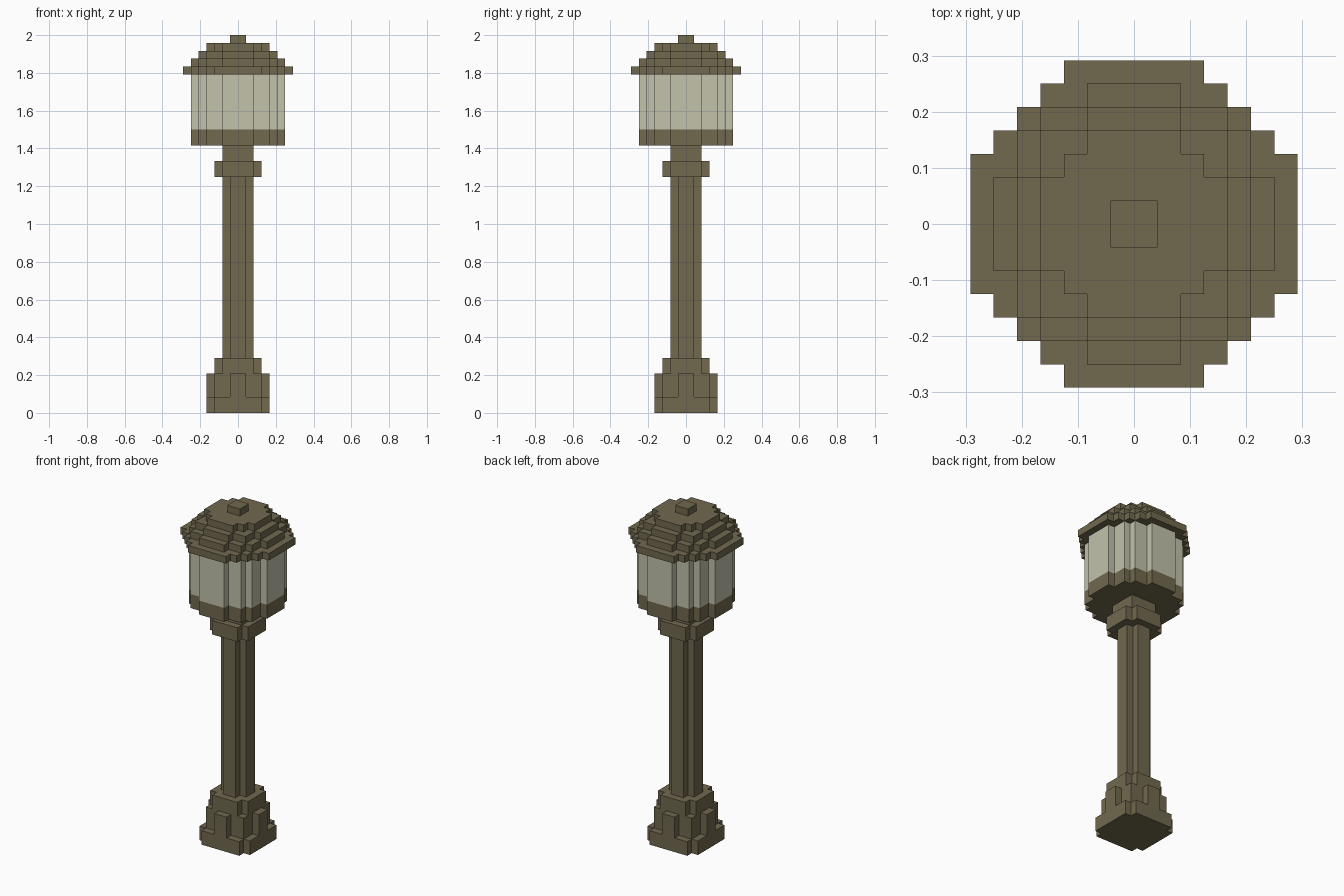
import bpy
import bmesh

UNIT = 2 / 48  # one block; the lamp is 48 blocks tall

cube = bpy.data.objects.get("Cube")
if cube:
    bpy.data.objects.remove(cube, do_unlink=True)


def make_material(name, rgb):
    mat = bpy.data.materials.new(name)
    mat.use_nodes = True
    color = (*rgb, 1)
    mat.diffuse_color = color
    node = next(n for n in mat.node_tree.nodes if n.type == "BSDF_PRINCIPLED")
    node.inputs["Base Color"].default_value = color
    node.inputs["Roughness"].default_value = 0.9
    return mat


METAL = make_material("bronze_brown", (0.165, 0.138, 0.077))
GLASS = make_material("pale_glass", (0.54, 0.54, 0.41))


def outline(steps):
    """Stepped outline: outer corners of one quadrant, repeated four times."""
    quad = [steps[0]]
    for (x0, y0), (x1, y1) in zip(steps, steps[1:]):
        quad += [(x1, y0), (x1, y1)]
    points = []
    for _ in range(4):
        points += quad
        quad = [(-y, x) for x, y in quad]
    return points


def stack(name, mat, layers):
    """Extrude each (bottom, top, steps) layer into one object."""
    bm = bmesh.new()
    for bottom, top, steps in layers:
        verts = [bm.verts.new((x * UNIT, y * UNIT, bottom * UNIT)) for x, y in outline(steps)]
        face = bm.faces.new(verts)
        result = bmesh.ops.extrude_face_region(bm, geom=[face], use_keep_orig=True)
        moved = [v for v in result["geom"] if isinstance(v, bmesh.types.BMVert)]
        bmesh.ops.translate(bm, verts=moved, vec=(0, 0, (top - bottom) * UNIT))
    bmesh.ops.recalc_face_normals(bm, faces=bm.faces[:])
    mesh = bpy.data.meshes.new(name)
    bm.to_mesh(mesh)
    bm.free()
    mesh.materials.append(mat)
    obj = bpy.data.objects.new(name, mesh)
    bpy.context.collection.objects.link(obj)
    return obj


# Shared cross-sections
square = [(2, 2)]
shaft = [(2, 1), (1, 2)]
collar = [(3, 2), (2, 3)]
plinth = [(4, 3), (3, 4)]
panelled = [(4, 1), (3, 3), (1, 4)]
lantern = [(6, 2), (5, 4), (4, 5), (2, 6)]
eave = [(7, 3), (6, 4), (5, 5), (4, 6), (3, 7)]

# Foot with a raised panel on each side
stack("base", METAL, [(0, 2, plinth), (2, 5, panelled), (5, 7, collar)])

# Post
stack("post", METAL, [(7, 30, shaft)])
stack("post_collar", METAL, [(30, 32, collar)])
stack("post_neck", METAL, [(32, 34, square)])

# Lantern
stack("lantern_tray", METAL, [(34, 36, lantern)])
stack("lantern_glass", GLASS, [(36, 43, lantern)])

# Stepped roof and its knob
stack("roof", METAL, [
    (43, 44, eave),
    (44, 45, lantern),
    (45, 46, [(5, 2), (4, 4), (2, 5)]),
    (46, 47, [(4, 2), (3, 3), (2, 4)]),
])
stack("roof_knob", METAL, [(47, 48, [(1, 1)])])
